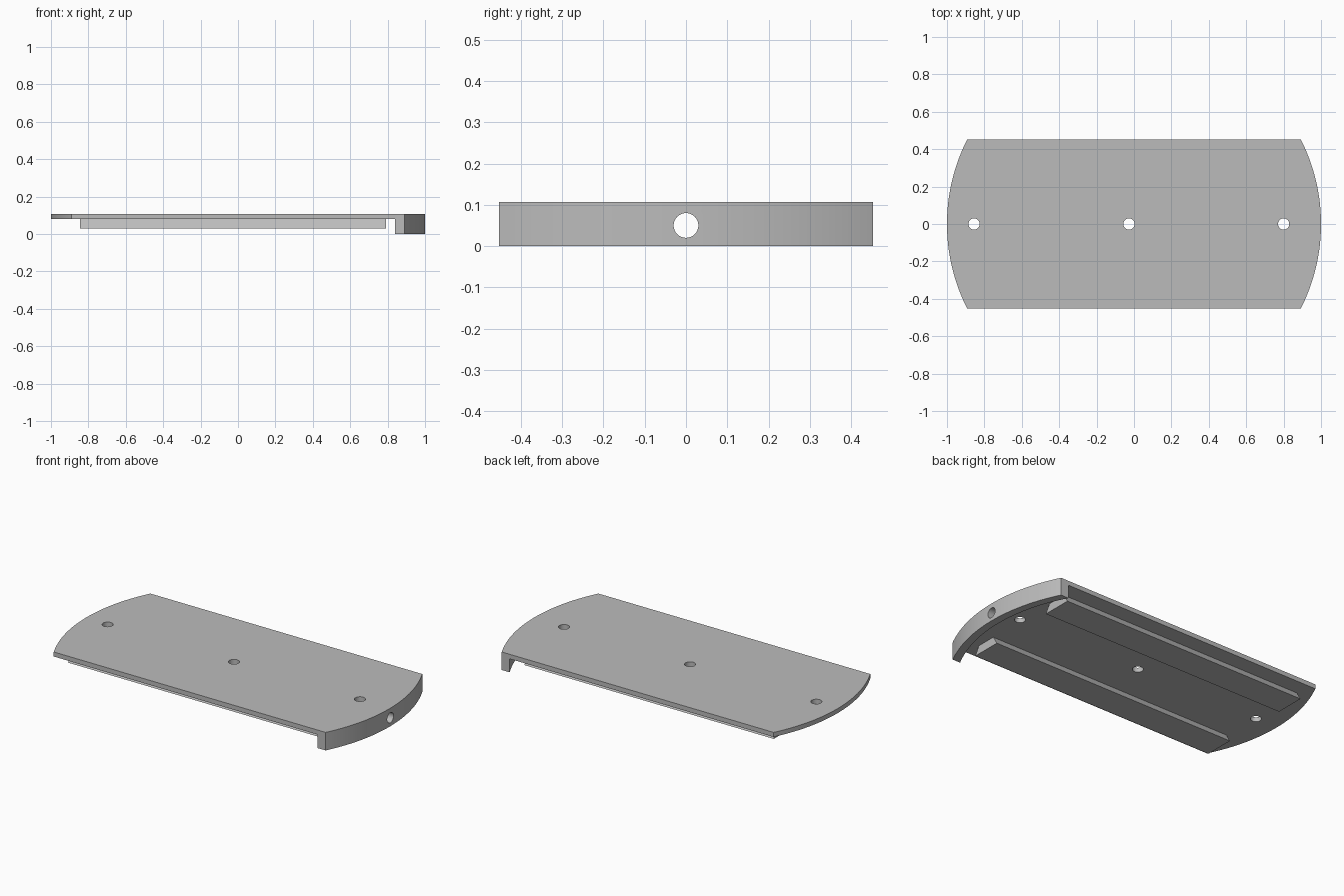
import bpy
import bmesh
from math import asin, cos, sin
from mathutils import Matrix, Vector

old = bpy.data.objects.get("Cube")
if old:
    bpy.data.objects.remove(old, do_unlink=True)

TOP, PLATE_UNDERSIDE = 0.107, 0.08
HALF_WIDTH = 0.453
HOLE_RADIUS = 0.03

grey = bpy.data.materials.new("plain_grey")
grey.use_nodes = True
colour = (0.5, 0.5, 0.5, 1)
grey.diffuse_color = colour
grey.node_tree.nodes["Principled BSDF"].inputs["Base Color"].default_value = colour


def make_object(name, bm):
    bmesh.ops.recalc_face_normals(bm, faces=bm.faces)
    mesh = bpy.data.meshes.new(name)
    bm.to_mesh(mesh)
    bm.free()
    obj = bpy.data.objects.new(name, mesh)
    bpy.context.collection.objects.link(obj)
    return obj


def extrude_profile(name, points, direction):
    """Close a loop of 3D points and extrude it into a solid."""
    bm = bmesh.new()
    face = bm.faces.new([bm.verts.new(p) for p in points])
    result = bmesh.ops.extrude_face_region(bm, geom=[face])
    moved = [g for g in result["geom"] if isinstance(g, bmesh.types.BMVert)]
    bmesh.ops.translate(bm, verts=moved, vec=Vector(direction))
    return make_object(name, bm)


def arc(radius, half_width, z, side, steps=40):
    """End arc about the centre, running counter-clockwise."""
    limit = asin(half_width / radius)
    angles = [limit * (2 * i / steps - 1) for i in range(steps + 1)]
    return [(side * radius * cos(a), side * radius * sin(a), z) for a in angles]


def cylinder_cutter(location, axis, depth):
    bm = bmesh.new()
    turn = Vector((0, 0, 1)).rotation_difference(Vector(axis)).to_matrix().to_4x4()
    bmesh.ops.create_cone(bm, cap_ends=True, segments=32, radius1=HOLE_RADIUS,
                          radius2=HOLE_RADIUS, depth=depth,
                          matrix=Matrix.Translation(location) @ turn)
    return make_object("hole_cutter", bm)


def cut(obj, cutter):
    cutter.hide_render = True
    mod = obj.modifiers.new("cut", 'BOOLEAN')
    mod.operation = 'DIFFERENCE'
    mod.solver = 'EXACT'
    mod.object = cutter
    bpy.context.view_layer.objects.active = obj
    bpy.ops.object.modifier_apply(modifier=mod.name)
    bpy.data.objects.remove(cutter, do_unlink=True)


# Round-ended plate with a curved end lip left hanging below it
outline = arc(1, HALF_WIDTH, 0, 1) + arc(1, HALF_WIDTH, 0, -1)
plate = extrude_profile("plate_with_end_lip", outline, (0, 0, TOP))
recess = arc(0.954, 0.5, -0.1, 1) + [(-1.2, 0.5, -0.1), (-1.2, -0.5, -0.1)]
cut(plate, extrude_profile("recess_cutter", recess, (0, 0, PLATE_UNDERSIDE + 0.1)))

# Three screw holes through the plate, one through the lip
for x in (-0.855, -0.027, 0.8):
    cut(plate, cylinder_cutter((x, 0, 0.1), (0, 0, 1), 0.2))
cut(plate, cylinder_cutter((1, 0, 0.05), (1, 0, 0), 0.3))

# Pair of dovetail rails under the plate, wider at the bottom
parts = [plate]
for name, side in (("front_rail", -1), ("back_rail", 1)):
    section = [(0.205, 0.03), (0.385, 0.03),
               (0.355, PLATE_UNDERSIDE), (0.235, PLATE_UNDERSIDE)]
    points = [(-0.845, side * y, z) for y, z in section]
    parts.append(extrude_profile(name, points, (1.635, 0, 0)))

# Shared finish
bpy.ops.object.select_all(action='DESELECT')
for obj in parts:
    obj.data.materials.clear()
    obj.data.materials.append(grey)
    obj.select_set(True)
bpy.context.view_layer.objects.active = plate
bpy.ops.object.shade_smooth_by_angle(angle=0.5)
